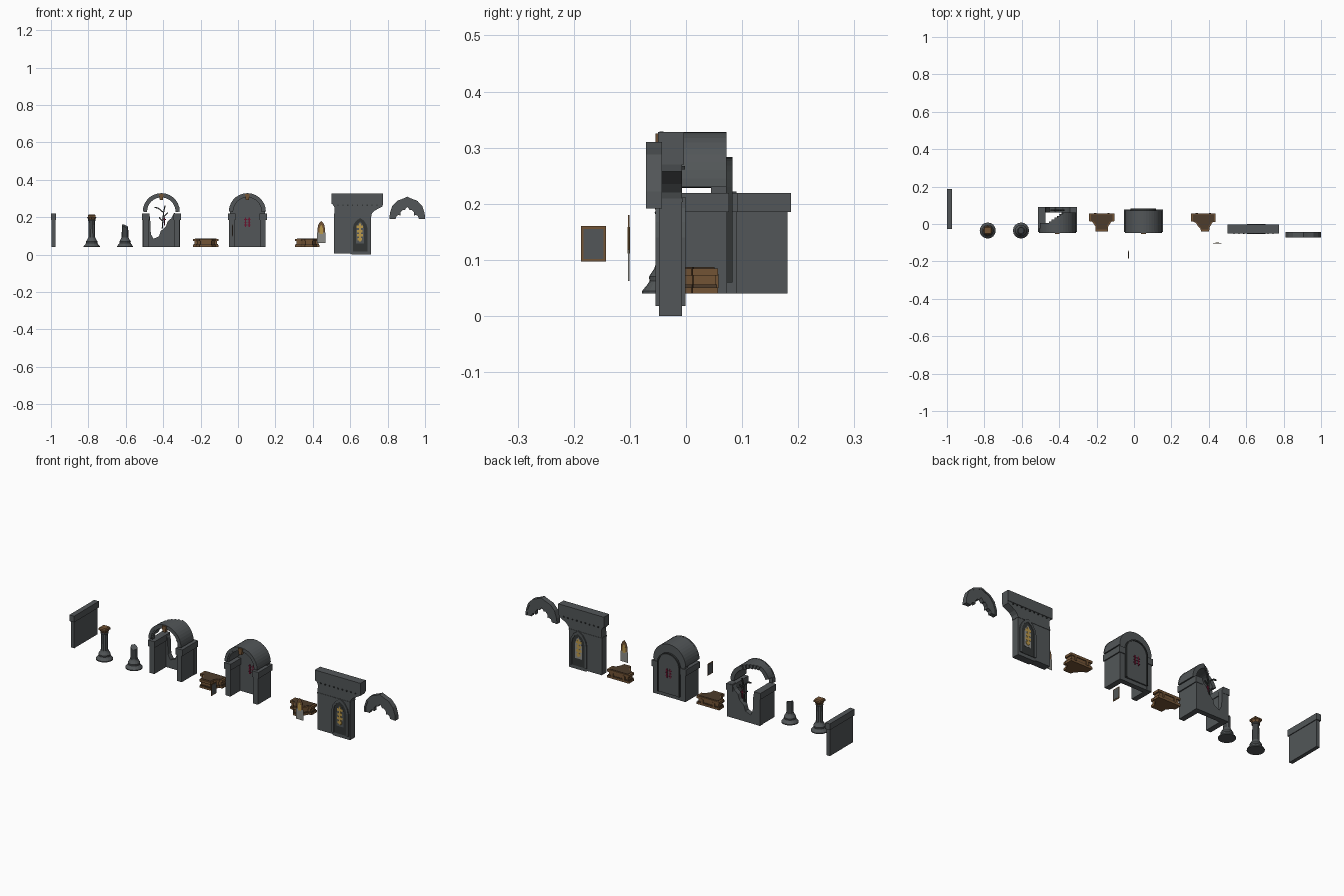
import bpy, bmesh, math

if "Cube" in bpy.data.objects:
    bpy.data.objects.remove(bpy.data.objects["Cube"])

def mat(name, rgb):
    m = bpy.data.materials.new(name)
    m.diffuse_color = (*rgb, 1)
    m.use_nodes = True
    m.node_tree.nodes["Principled BSDF"].inputs["Base Color"].default_value = m.diffuse_color
    return m

STONE = mat("grey_stone", (.085, .094, .098))
DARK = mat("dark_stone", (.032, .036, .036))
BROWN = mat("aged_bronze", (.17, .088, .036))
DEEP = mat("dark_bronze", (.075, .045, .025))
GOLD = mat("gold", (.50, .32, .07))
RED = mat("crimson", (.14, .008, .03))
PALE = mat("pale_glass", (.27, .27, .25))

def finish(name, bm, m):
    bmesh.ops.recalc_face_normals(bm, faces=bm.faces)
    me = bpy.data.meshes.new(name)
    bm.to_mesh(me)
    bm.free()
    me.materials.append(m)
    o = bpy.data.objects.new(name, me)
    bpy.context.collection.objects.link(o)
    return o

def prism(name, pts, a, b, m, axis='y'):
    """Extrude a 2D outline: xz outline along y, or xy outline along z."""
    bm = bmesh.new()
    P = (lambda p, t: (p[0], t, p[1])) if axis == 'y' else (lambda p, t: (p[0], p[1], t))
    lo = [bm.verts.new(P(p, a)) for p in pts]
    hi = [bm.verts.new(P(p, b)) for p in pts]
    bm.faces.new(lo)
    bm.faces.new(hi[::-1])
    for i in range(len(pts)):
        j = (i + 1) % len(pts)
        bm.faces.new((lo[i], lo[j], hi[j], hi[i]))
    return finish(name, bm, m)

def box(name, x0, x1, y0, y1, z0, z1, m):
    return prism(name, [(x0, z0), (x1, z0), (x1, z1), (x0, z1)], y0, y1, m)

def lathe(name, x, y, prof, m, n=12, turn=0.0):
    bm = bmesh.new()
    rings = [[bm.verts.new((x + r * math.cos(turn + 2 * math.pi * i / n),
                            y + r * math.sin(turn + 2 * math.pi * i / n), z))
              for i in range(n)] for r, z in prof]
    for a, b in zip(rings, rings[1:]):
        for i in range(n):
            bm.faces.new((a[i], a[(i + 1) % n], b[(i + 1) % n], b[i]))
    bm.faces.new(rings[0])
    bm.faces.new(rings[-1])
    return finish(name, bm, m)

def arc(cx, cz, r, n=14):
    return [(cx + r * math.cos(math.pi * i / n), cz + r * math.sin(math.pi * i / n)) for i in range(n + 1)]

def door(cx, z0, cz, r):
    """Round-headed outline."""
    return [(cx - r, z0), (cx + r, z0)] + arc(cx, cz, r)

def lancet(cx, z0, cz, w, top):
    """Pointed-arch outline."""
    side = [(w, z0), (w, cz), (w * .88, cz + (top - cz) * .38), (w * .55, cz + (top - cz) * .73)]
    return [(cx + d, z) for d, z in side] + [(cx, top)] + [(cx - d, z) for d, z in side[::-1]]

def frame(name, outer, inner, a, b, m):
    """Open-bottomed band between two outlines that start at the bottom right."""
    return prism(name, outer + inner[::-1], a, b, m)

# wall panel, standing side-on at the far left
box("panel_body", -.996, -.976, -.02, .181, .04, .19, STONE)
box("panel_cap", -1.0, -.972, -.027, .187, .185, .219, STONE)

# columns
BASE = [(.043, .04), (.043, .045), (.034, .056), (.030, .062), (.031, .070),
        (.026, .078), (.022, .084), (.019, .092)]
for nm, x in (("column", -.782), ("broken_column", -.604)):
    lathe(nm + "_base", x, -.035, BASE, STONE, 16)
lathe("column_shaft", -.782, -.035, [(.018, .09), (.016, .19)], STONE, 10)
lathe("column_collar", -.782, -.035, [(.019, .18), (.021, .184), (.019, .188)], STONE, 12)
lathe("column_capital", -.782, -.035, [(.018, .186), (.022, .194), (.026, .201)], BROWN, 8)
lathe("column_abacus", -.782, -.035, [(.030, .200), (.030, .209), (.024, .215)], BROWN, 4, math.pi / 4)
shaft = lathe("broken_column_shaft", -.604, -.035, [(.018, .09), (.017, .15)], STONE, 10)
for v in shaft.data.vertices:              # jagged slanted break
    if v.co.z > .14:
        v.co.z += -.35 * (v.co.x + .604) + .3 * (v.co.y + .035) + (.004 if v.index % 2 else -.002)

# niches: barrel vault shell, side walls, cap bands, keystone
def vault(name, cx, cz, r, y0, keep, thick=.022, n=20, rows=12, depth=.115):
    bm = bmesh.new()
    g = [[bm.verts.new((x, y0 + depth * j / rows, z)) for j in range(rows + 1)] for x, z in arc(cx, cz, r, n)]
    for i in range(n):
        for j in range(rows):
            if keep((i + .5) / n * math.pi, (j + .5) / rows):
                bm.faces.new((g[i][j], g[i + 1][j], g[i + 1][j + 1], g[i][j + 1]))
    bmesh.ops.delete(bm, geom=[v for v in bm.verts if not v.link_faces], context='VERTS')
    o = finish(name, bm, STONE)
    me = o.data                             # make normals face outward before thickening
    p = me.polygons[0]
    if (p.center.x - cx) * p.normal.x + (p.center.z - cz) * p.normal.z < 0:
        me.flip_normals()
    s = o.modifiers.new("thickness", 'SOLIDIFY')
    s.thickness, s.offset = thick, -1
    return o

def niche(nm, cx, yb):
    for s, side in ((-1, "left"), (1, "right")):
        a, b = sorted((cx + s * .068, cx + s * .098))
        box(f"{nm}_{side}_wall", a, b, -.04, yb, .04, .19, STONE)
        a, b = sorted((cx + s * .064, cx + s * .104))
        box(f"{nm}_{side}_band", a, b, -.044, yb + .003, .185, .219, STONE)
    k = [(-.008, .292), (.008, .292), (.013, .325), (-.013, .325)]
    prism(nm + "_keystone", [(cx + d, z) for d, z in k], -.054, -.035, BROWN)
    prism(nm + "_arch_rim", arc(cx, .23, .099) + arc(cx, .23, .083)[::-1], -.047, -.04, STONE)

# complete niche with back wall and emblem on both faces
CX = .05
niche("niche", CX, .073)
vault("niche_vault", CX, .23, .098, -.043, lambda t, d: True)
prism("niche_back_wall", door(CX, .04, .23, .094), .045, .072, STONE)
box("niche_back_band", CX - .104, CX + .104, .065, .077, .185, .219, STONE)
prism("niche_back_panel", door(CX, .06, .215, .062), .07, .079, STONE)
o, i = door(CX, .06, .215, .068)[1:] + [(CX - .068, .06)], door(CX, .06, .215, .061)[1:] + [(CX - .061, .06)]
frame("niche_back_frame", o, i, .07, .083, DARK)
for y, tag in ((.043, "front"), (.0785, "back")):
    for s in (-1, 1):
        x = CX + s * .010
        box(f"emblem_{tag}_stem", x - .003, x + .003, y, y + .003, .148, .198, RED)
        for z in (.158, .173, .188):
            box(f"emblem_{tag}_bar", x - .008, x + .008, y, y + .003, z - .002, z + .002, RED)

# ruined niche
RX = -.41
niche("ruined_niche", RX, .089)
def remains(t, d):
    if t > 2.75:
        return d < .2
    if t > 2.0:
        return d < .45
    return d < (.95 if t < 1.2 else .95 - (t - 1.2) * .6)
vault("ruined_vault", RX, .23, .098, -.043, remains)
edge = [(-.1, .04), (.1, .04), (.1, .219), (.068, .222), (.054, .195), (.034, .178), (.024, .15), (-.004, .125),
        (-.012, .098), (-.042, .085), (-.056, .11), (-.06, .2), (-.072, .219), (-.1, .219)]
prism("ruined_back_wall", [(RX + d, z) for d, z in edge], .062, .09, STONE)
def bar(name, x0, z0, x1, z1, w, m):
    L = math.hypot(x1 - x0, z1 - z0)
    dx, dz = -(z1 - z0) / L * w, (x1 - x0) / L * w
    prism(name, [(x0 + dx, z0 + dz), (x1 + dx, z1 + dz), (x1 - dx, z1 - dz), (x0 - dx, z0 - dz)], .07, .077, m)
for x0, z0, x1, z1 in ((.005, .14, .012, .225), (.012, .225, -.018, .25), (.01, .2, .035, .225),
                       (.012, .225, .02, .262), (-.018, .25, -.036, .252), (.006, .18, -.012, .2)):
    bar("broken_tracery", RX + x0, z0, RX + x1, z1, .003, DARK)
for x0, z0, x1, z1 in ((.016, .155, .018, .2), (.004, .19, .026, .188)):
    bar("emblem_remnant", RX + x0, z0, RX + x1, z1, .003, RED)

# bronze corbels: stepped plan with lip, waist, lip and a dark inset top
def corbel(nm, cx, plan):
    for tag, k, z0, z1, m in (("foot", 1, .04, .051, BROWN), ("lower_step", .95, .051, .056, DEEP),
                              ("waist", .88, .056, .072, BROWN),
                              ("lip", 1, .072, .085, BROWN), ("top_inset", .84, .085, .087, DEEP)):
        prism(f"{nm}_{tag}", [(cx + x * k, .02 + (y - .02) * k) for x, y in plan], z0, z1, m, 'z')
    for x in (-.035, .035):
        box(nm + "_rib", cx + x - .006, cx + x + .006, .045, .058, .05, .075, BROWN)
corbel("corbel", -.172, [(-.068, .057), (.068, .057), (.068, .015), (.052, .013), (.033, -.014), (.033, -.04),
                         (-.033, -.04), (-.033, -.014), (-.052, .013), (-.068, .015)])
corbel("ruined_corbel", .371, [(-.066, .057), (.066, .057), (.066, .012), (.05, .01), (.034, -.016), (.03, -.04),
                               (-.012, -.04), (-.016, -.026), (-.03, -.012), (-.036, .002), (-.052, .012),
                               (-.066, .014)])

# small framed plate, seen edge-on from the front
box("plate_frame", -.0315, -.0285, -.187, -.143, .097, .16, BROWN)
box("plate_field", -.0325, -.0275, -.183, -.147, .102, .155, STONE)

# free-standing figure pane
def pane(nm, cx, z0, h, w, y, t):
    prism(nm + "_lower", [(cx - w, z0), (cx + w, z0), (cx + w, z0 + h * .48), (cx - w, z0 + h * .48)], y, y + t, PALE)
    prism(nm + "_upper", lancet(cx, z0 + h * .48, z0 + h * .66, w * .85, z0 + h), y, y + t, BROWN)
    prism(nm + "_light", lancet(cx, z0 + h * .42, z0 + h * .6, w * .4, z0 + h * .82), y - .001, y + t + .001, GOLD)
pane("figure_pane", .445, .062, .118, .023, -.103, .002)

# tall wall with flared cornice and pointed window on both faces
prism("wall_body", [(.514, .006), (.60, .006), (.61, 0), (.711, 0), (.711, .205), (.716, .22), (.73, .235),
                    (.752, .247), (.772, .258), (.775, .27), (.506, .27), (.517, .25), (.513, .2)],
      -.048, -.007, STONE)
box("wall_cornice", .499, .775, -.05, -.004, .27, .328, STONE)
box("wall_string_course", .512, .713, -.05, -.005, .203, .209, STONE)
for y0, y1, tag in ((-.054, -.044, "front"), (-.011, -.001, "back")):
    frame(f"window_frame_{tag}", lancet(.653, .018, .14, .05, .212), lancet(.653, .018, .14, .039, .196),
          y0, y1, STONE)
    mid = -.050 if tag == "front" else -.007
    prism(f"window_field_{tag}", lancet(.653, .018, .14, .039, .196), mid, mid + .002, DARK)
    yf = mid - .001 if tag == "front" else mid + .001
    prism(f"window_glass_{tag}", lancet(.653, .06, .13, .021, .178), yf, yf + .002, PALE if tag == "back" else STONE)
    yg = yf - .001 if tag == "front" else yf + .001
    for z, w in ((.075, .010), (.097, .014), (.119, .012), (.143, .015)):
        box(f"window_figure_{tag}", .649 - w, .653 + w, yg, yg + .002, z, z + .014, GOLD)
    box(f"window_figure_core_{tag}", .648, .657, yg, yg + .002, .07, .168, GOLD)
    for k in range(9):
        x = .535 + k * .026
        box(f"cornice_stud_{tag}", x - .003, x + .003, y0 + .001, y1 - .001, .261, .267, DARK)

# loose cusped arch
half_out = [(.095, .192), (.093, .222), (.08, .26), (.054, .288), (.022, .3), (0, .31)]
half_in = [(.062, .192), (.057, .207), (.044, .213), (.036, .208), (.036, .226), (.024, .24), (.014, .238), (0, .256)]
full = lambda h: [(.905 + d, z) for d, z in h] + [(.905 - d, z) for d, z in h[-2::-1]]
frame("cusped_arch", full(half_out), full(half_in), -.068, -.046, STONE)
frame("cusped_arch_rim", full(half_out), full([(d * .9, z - (.008 if d < .09 else 0)) for d, z in half_out]),
      -.071, -.043, STONE)
